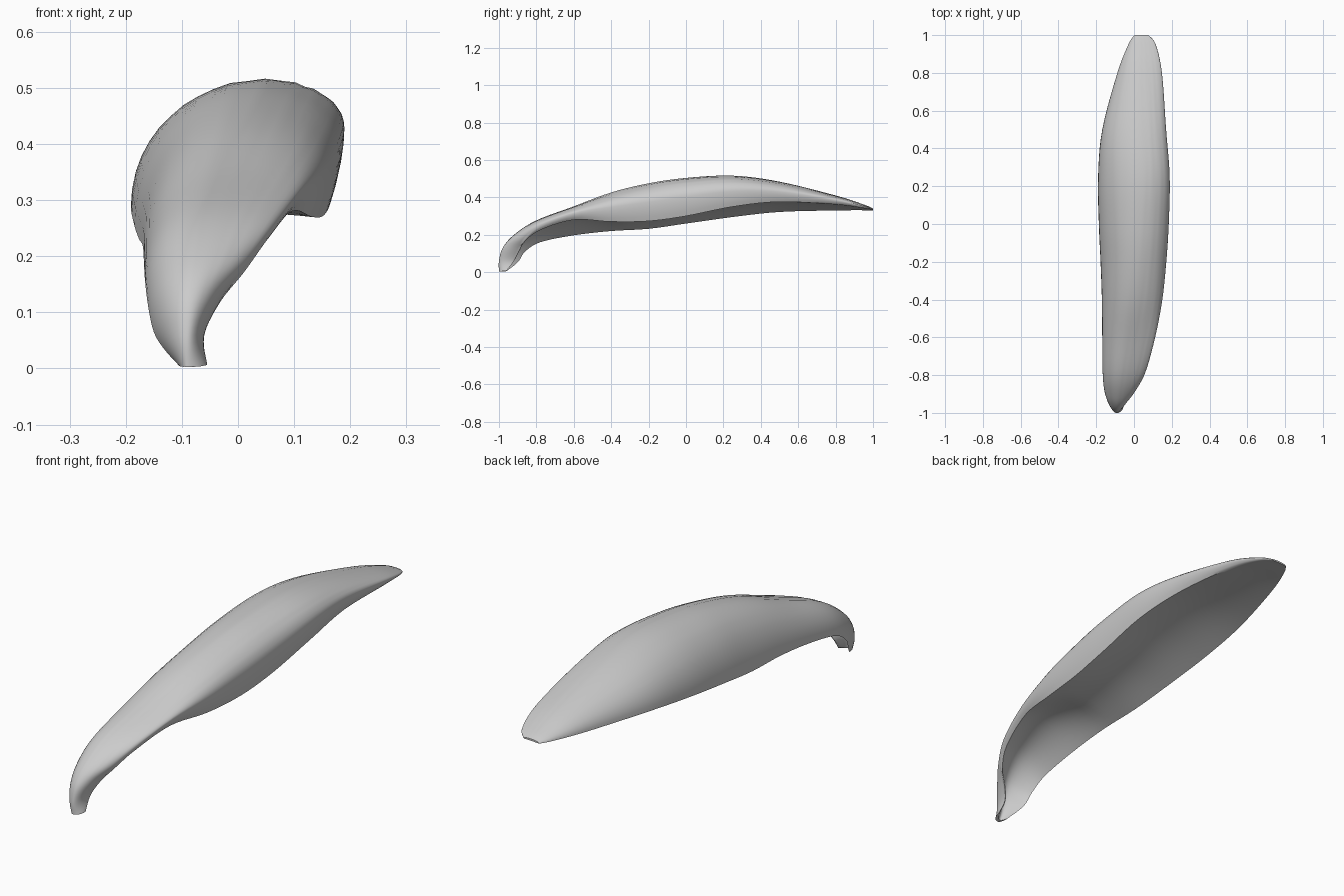
import bpy, bmesh, math
from mathutils import Vector

if "Cube" in bpy.data.objects:
    bpy.data.objects.remove(bpy.data.objects["Cube"])

# Stations along the pod, front hook to back tip:
# crest y, edge y, left x, left z, crest x, crest z, right x, right z
STATIONS = [
    (-1.00, -0.96, -0.105, 0.005, -0.090, 0.003, -0.055, 0.012),
    (-1.00, -0.92, -0.132, 0.035, -0.090, 0.060, -0.060, 0.060),
    (-0.98, -0.89, -0.150, 0.065, -0.085, 0.130, -0.030, 0.115),
    (-0.92, -0.86, -0.160, 0.110, -0.075, 0.200, 0.015, 0.165),
    (-0.80, -0.78, -0.166, 0.160, -0.060, 0.278, 0.062, 0.225),
    (-0.60, -0.60, -0.168, 0.197, -0.030, 0.353, 0.112, 0.280),
    (-0.40, -0.40, -0.170, 0.220, 0.000, 0.427, 0.150, 0.270),
    (-0.20, -0.20, -0.177, 0.232, 0.020, 0.476, 0.171, 0.273),
    (0.00, 0.00, -0.186, 0.260, 0.035, 0.505, 0.184, 0.300),
    (0.25, 0.25, -0.190, 0.295, 0.050, 0.516, 0.189, 0.350),
    (0.50, 0.50, -0.168, 0.322, 0.045, 0.484, 0.170, 0.376),
    (0.80, 0.80, -0.088, 0.330, 0.040, 0.411, 0.148, 0.362),
    (0.95, 0.95, -0.030, 0.331, 0.040, 0.362, 0.115, 0.342),
    (1.00, 1.00, 0.002, 0.330, 0.040, 0.341, 0.076, 0.333),
]
SUB, ARC, DROP, UNDER = 5, 12, 4, 12


def spline(p0, p1, p2, p3, t):
    return [0.5 * (2 * b + (c - a) * t + (2 * a - 5 * b + 4 * c - d) * t * t
                   + (3 * b - a - 3 * c + d) * t ** 3)
            for a, b, c, d in zip(p0, p1, p2, p3)]


def section(s):
    """Closed ring: left edge, over the crest, right lip, back along the underside."""
    yc, ye, lx, lz, cx, cz, rx, rz = s
    wide = rz + 0.5 * (cz - rz)
    pts = []
    for i in range(ARC):
        a = math.pi / 2 * i / ARC
        f = math.sin(a)
        pts.append(Vector((cx + (lx - cx) * math.cos(a), ye + (yc - ye) * f, lz + (cz - lz) * f)))
    for i in range(ARC + 1):
        a = math.pi / 2 * i / ARC
        f = math.cos(a)
        pts.append(Vector((cx + (rx - cx) * math.sin(a), ye + (yc - ye) * f,
                           wide + (cz - wide) * f)))
    for i in range(1, DROP + 1):
        t = i / DROP
        pts.append(Vector((rx - 0.12 * (rx - cx) * t * t, ye, wide + (rz - wide) * t)))
    # Faint lengthwise ridges on the back
    n = len(pts) - 1
    amp = 0.008 * (rx - lx)
    for j, p in enumerate(pts):
        p.z -= amp * math.sin(math.pi * j / n) ** 2 * math.sin(j * 1.25 + 2 * ye) ** 2
    # Underside: nearly flat along the body, hollow toward the hook
    left, right, crest = pts[0], pts[-1], Vector((cx, yc, cz))
    hollow = 0.12 + 0.55 * min(max((-0.35 - ye) / 0.5, 0), 1)
    lift = (crest - (left + right) / 2) * hollow
    for i in range(1, UNDER):
        t = i / UNDER
        pts.append(right.lerp(left, t) + lift * math.sin(math.pi * t))
    return pts


# Curved pod lofted through the interpolated sections
last = len(STATIONS) - 1
rows = []
for k in range(last):
    quad = [STATIONS[min(max(k + o, 0), last)] for o in (-1, 0, 1, 2)]
    rows += [section(spline(*quad, i / SUB)) for i in range(SUB)]
rows.append(section(STATIONS[-1]))

bm = bmesh.new()
grid = [[bm.verts.new(p) for p in row] for row in rows]
for r0, r1 in zip(grid, grid[1:]):
    for j in range(len(r0)):
        m = (j + 1) % len(r0)
        bm.faces.new((r0[j], r1[j], r1[m], r0[m]))
# End caps
bm.faces.new(grid[0])
bm.faces.new(grid[-1][::-1])
bmesh.ops.recalc_face_normals(bm, faces=bm.faces)
mesh = bpy.data.meshes.new("curved_pod")
bm.to_mesh(mesh)
bm.free()
pod = bpy.data.objects.new("curved_pod", mesh)
bpy.context.collection.objects.link(pod)

bpy.context.view_layer.objects.active = pod
pod.select_set(True)
bpy.ops.object.shade_smooth_by_angle(angle=math.radians(50))
